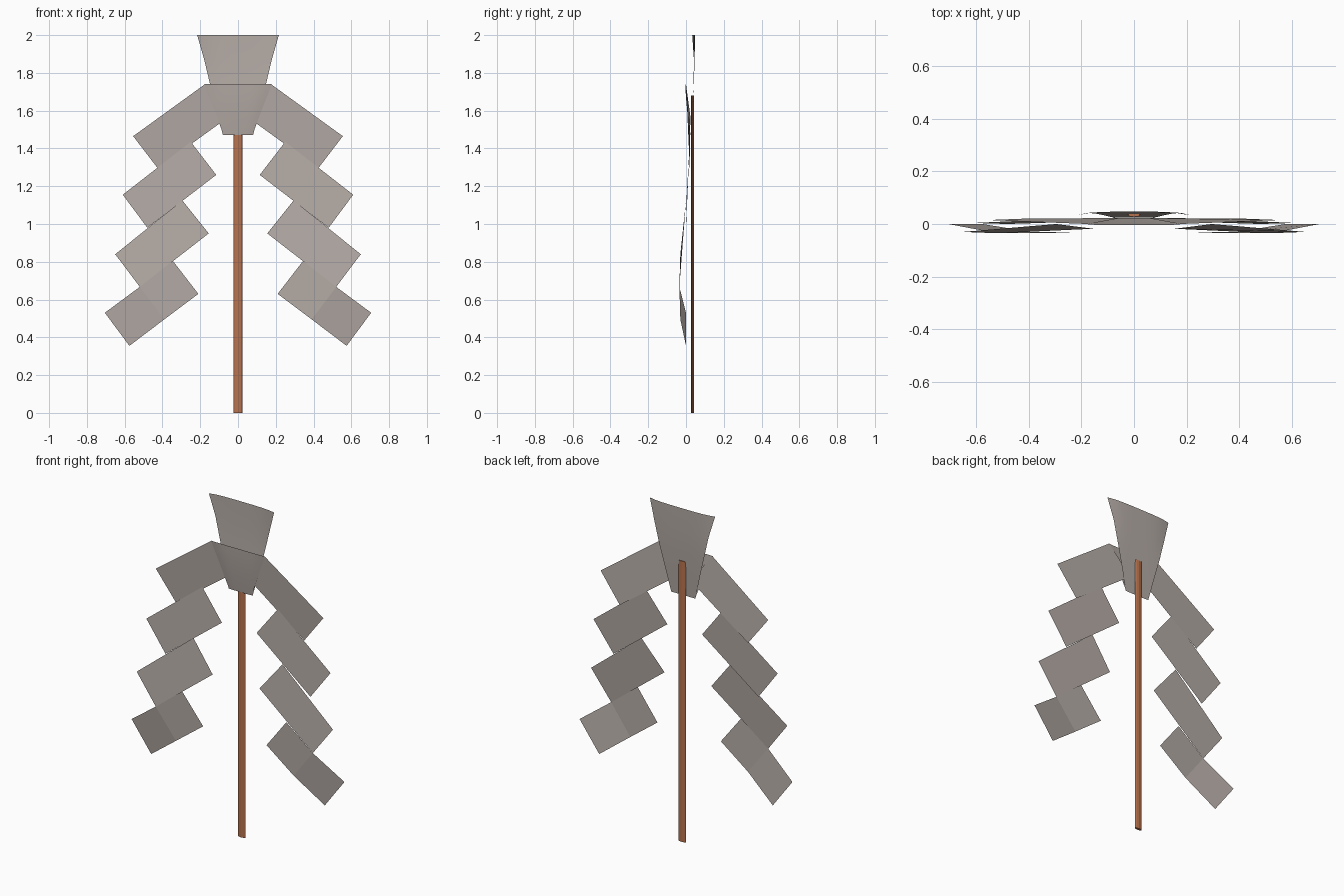
import bpy
import bmesh
from math import cos, sin, pi
from mathutils import Vector

cube = bpy.data.objects.get("Cube")
if cube:
    bpy.data.objects.remove(cube, do_unlink=True)


def make_material(name, color):
    mat = bpy.data.materials.new(name)
    mat.use_nodes = True
    mat.diffuse_color = color
    mat.node_tree.nodes["Principled BSDF"].inputs["Base Color"].default_value = color
    return mat


paper = make_material("grey paper", (0.46, 0.41, 0.38, 1))
wood = make_material("brown wood", (0.48, 0.17, 0.075, 1))


def finish(name, bm, mat, smooth=False):
    mesh = bpy.data.meshes.new(name)
    bm.to_mesh(mesh)
    bm.free()
    mesh.materials.append(mat)
    for poly in mesh.polygons:
        poly.use_smooth = smooth
    obj = bpy.data.objects.new(name, mesh)
    bpy.context.collection.objects.link(obj)
    return obj


def bowed_sheet(name, rows, segments=10):
    """Sheet from rows of (z, half width, y at centre, y at edge)."""
    bm = bmesh.new()
    grid = []
    for z, half, mid, edge in rows:
        steps = [2 * i / segments - 1 for i in range(segments + 1)]
        grid.append([bm.verts.new((t * half, mid + (edge - mid) * t ** 4, z))
                     for t in steps])
    for low, high in zip(grid[1:], grid):
        for i in range(segments):
            bm.faces.new((low[i], low[i + 1], high[i + 1], high[i]))
    return finish(name, bm, paper, smooth=True)


def streamer(name, side, panels):
    """Zigzag strip; each panel is a quad of (x, z, y) corners."""
    bm = bmesh.new()
    for panel in panels:
        corners = [bm.verts.new((side * x, y, z)) for x, z, y in panel]
        bm.faces.new(corners if side < 0 else corners[::-1])
    bmesh.ops.remove_doubles(bm, verts=bm.verts, dist=0.0005)
    return finish(name, bm, paper)


# Flat-sided wooden stick
bm = bmesh.new()
bmesh.ops.create_cone(bm, cap_ends=True, segments=8, radius1=0.024,
                      radius2=0.024, depth=1.68)
for v in bm.verts:
    v.co = Vector((v.co.x, v.co.y * 0.34 + 0.035, v.co.z + 0.84))
finish("stick", bm, wood)

# Tall back sheet, flared at the top, and the folded front flap
bowed_sheet("back_sheet", [(2.0, 0.216, 0.047, 0.033), (1.87, 0.179, 0.046, 0.042),
                           (1.74, 0.148, 0.041, 0.040), (1.62, 0.117, 0.034, 0.034),
                           (1.47, 0.080, 0.025, 0.025)])
bowed_sheet("front_flap", [(1.74, 0.178, -0.004, -0.002), (1.70, 0.164, -0.002, 0.003),
                           (1.645, 0.142, 0.002, 0.008), (1.56, 0.109, 0.010, 0.015),
                           (1.47, 0.076, 0.022, 0.024)])

# Zigzag paper streamers: three full rows, a folded square and a tail
panels = [
    [(0.175, 1.74, 0.0), (0.555, 1.465, 0.015), (0.425, 1.295, 0.02), (0.045, 1.57, 0.023)],
    [(0.25, 1.435, 0.02), (0.61, 1.155, 0.004), (0.48, 0.98, 0.0), (0.115, 1.26, 0.012)],
    [(0.295, 1.125, 0.0), (0.65, 0.84, -0.03), (0.52, 0.667, -0.035), (0.155, 0.95, -0.018)],
    [(0.345, 0.805, -0.035), (0.52, 0.667, -0.035), (0.39, 0.495, -0.03), (0.21, 0.63, -0.03)],
    [(0.52, 0.667, -0.035), (0.705, 0.53, 0.0), (0.575, 0.355, 0.0), (0.39, 0.495, -0.03)],
]
for name, side in (("left_streamer", 1), ("right_streamer", -1)):
    streamer(name, side, panels)
